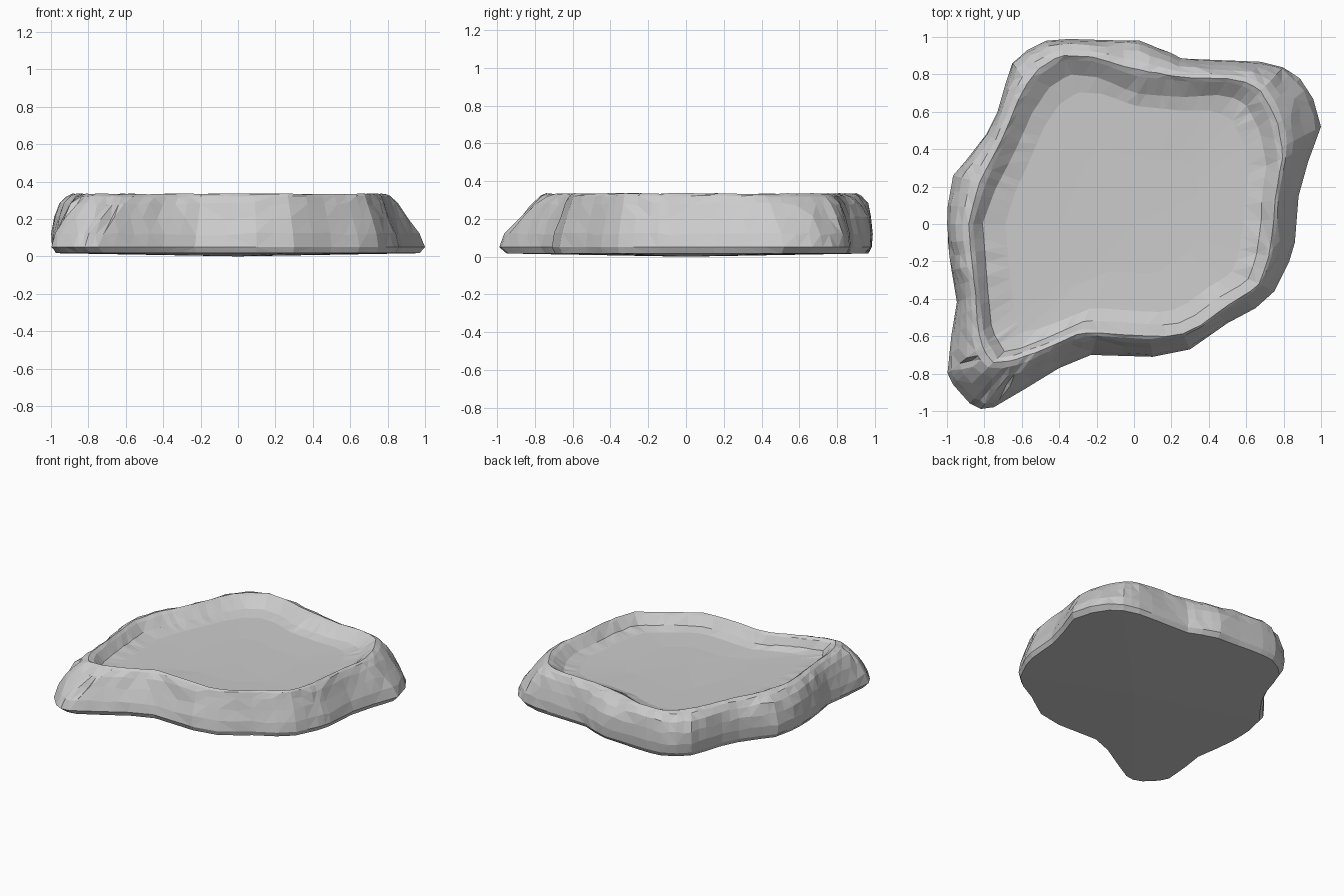
import bpy, bmesh, math, random
from mathutils import Vector

if "Cube" in bpy.data.objects:
    bpy.data.objects.remove(bpy.data.objects["Cube"])

random.seed(4)

# Widest outline of the rock, counterclockwise in plan
OUTER = [(1, .52), (.96, .67), (.89, .78), (.8, .84), (.68, .87), (.45, .88), (.25, .89),
         (.15, .94), (.03, .985), (-.15, .985), (-.35, .99), (-.47, .98), (-.57, .93),
         (-.65, .86), (-.69, .74), (-.73, .6), (-.79, .48), (-.9, .34), (-.97, .26),
         (-1, .1), (-1, -.1), (-.98, -.25), (-.95, -.42), (-.98, -.6), (-1, -.8),
         (-.97, -.86), (-.88, -.96), (-.82, -.99), (-.75, -.98), (-.58, -.88),
         (-.4, -.77), (-.23, -.7), (.1, -.71), (.3, -.67), (.5, -.53), (.65, -.45),
         (.75, -.36), (.83, -.2), (.86, -.1), (.88, .15), (.93, .33)]

# Inner lip of the basin
INNER = [(.77, .35), (.73, .55), (.65, .7), (.54, .76), (.3, .76), (0, .79), (-.2, .87),
         (-.38, .88), (-.5, .8), (-.6, .65), (-.7, .42), (-.8, .2), (-.86, 0),
         (-.83, -.35), (-.8, -.6), (-.72, -.73), (-.5, -.65), (-.28, -.56), (.15, -.59),
         (.3, -.57), (.5, -.42), (.65, -.33), (.7, -.2), (.73, 0), (.74, .15)]


def radius(poly, a):
    """Distance from the centre to a closed outline along angle a."""
    d = Vector((math.cos(a), math.sin(a)))
    best = 0
    for p, q in zip(poly, poly[1:] + poly[:1]):
        p, e = Vector(p), Vector(q) - Vector(p)
        det = d.cross(e)
        if abs(det) > 1e-9:
            r, s = p.cross(e) / det, p.cross(d) / det
            if r > 0 and -1e-5 <= s <= 1 + 1e-5:
                best = max(best, r)
    return best


# Sampling directions: each outline corner plus the edge midpoints
angles = []
for p, q in zip(OUTER, OUTER[1:] + OUTER[:1]):
    angles += [math.atan2(p[1], p[0]), math.atan2(p[1] + q[1], p[0] + q[0])]

# Wall profile: (inset on bulging side, inset on leaning side, height, jitter)
PROFILE = [(.22, .12, .017, 0), (.06, 0, .05, 0), (0, .12, .12, .015),
           (.06, .38, .205, .02), (.24, .6, .28, .02), (.52, .76, .32, .01),
           (.8, .88, .334, .006), (1, 1, .318, .006)]

bm = bmesh.new()
rings = []


def add_ring(radii, z, jitter=0.0):
    rings.append([bm.verts.new((r * math.cos(a), r * math.sin(a),
                                z + random.uniform(-jitter, jitter)))
                  for a, r in zip(angles, radii)])


outer = [radius(OUTER, a) for a in angles]
inner = [radius(INNER, a) for a in angles]
lean = [min(1, max(0, .8 + .8 * math.cos(a + .87))) for a in angles]

# Outer wall and rim
for bulge, slope, z, j in PROFILE:
    radii = []
    for o, i, k in zip(outer, inner, lean):
        t = bulge + (slope - bulge) * k
        if j and t > .03:
            t = min(1, t + random.uniform(-j, j) * 2)
        radii.append(o + (i - o) * t)
    add_ring(radii, z, j * .5)

# Basin wall, widest at the back, and shallow dished floor
add_ring([i - .05 - .04 * max(0, math.sin(a)) for i, a in zip(inner, angles)], .26, .005)
add_ring([i * .8 for i in inner], .24)
add_ring([i * .45 for i in inner], .232)

n = len(angles)
for lo, hi in zip(rings, rings[1:]):
    for k in range(n):
        m = (k + 1) % n
        bm.faces.new((lo[k], lo[m], hi[m], hi[k]))

# Close the floor and the slightly convex underside
top, base = bm.verts.new((0, 0, .23)), bm.verts.new((0, 0, 0))
for k in range(n):
    m = (k + 1) % n
    bm.faces.new((rings[-1][k], rings[-1][m], top))
    bm.faces.new((rings[0][m], rings[0][k], base))

bmesh.ops.triangulate(bm, faces=bm.faces[:])
bmesh.ops.recalc_face_normals(bm, faces=bm.faces[:])
mesh = bpy.data.meshes.new("rock_basin")
bm.to_mesh(mesh)
bm.free()
rock = bpy.data.objects.new("rock_basin", mesh)
bpy.context.collection.objects.link(rock)
